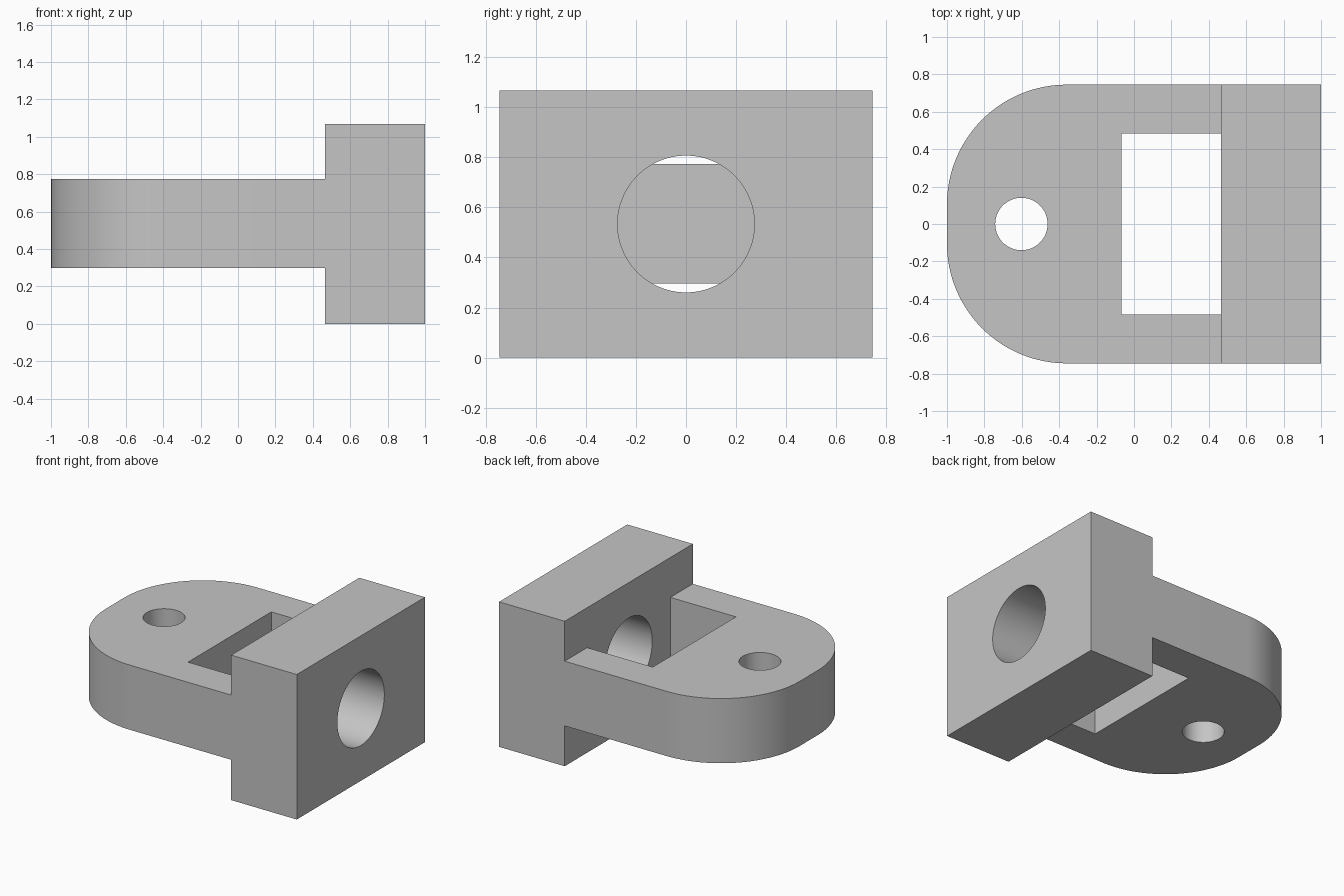
import bpy, bmesh
from math import sin, cos, pi, radians
from mathutils import Matrix

cube = bpy.data.objects.get("Cube")
if cube:
    bpy.data.objects.remove(cube, do_unlink=True)

HALF_W = 0.745                 # half width in y
HEIGHT = 1.067
BLOCK_X = 0.466                # inner face of the end block
PLATE_Z = (0.297, 0.773)
ROUND = 0.64                   # radius of the plate's outer corners

grey = bpy.data.materials.new("plain grey")
grey.use_nodes = True
colour = (0.56, 0.56, 0.56, 1)
grey.diffuse_color = colour
grey.node_tree.nodes["Principled BSDF"].inputs["Base Color"].default_value = colour


def finish(name, bm):
    bmesh.ops.recalc_face_normals(bm, faces=bm.faces)
    mesh = bpy.data.meshes.new(name)
    bm.to_mesh(mesh)
    bm.free()
    mesh.materials.append(grey)
    obj = bpy.data.objects.new(name, mesh)
    bpy.context.collection.objects.link(obj)
    return obj


def prism(name, outline, z0, z1):
    bm = bmesh.new()
    face = bm.faces.new([bm.verts.new((x, y, z0)) for x, y in outline])
    top = bmesh.ops.extrude_face_region(bm, geom=[face])["geom"]
    verts = [v for v in top if isinstance(v, bmesh.types.BMVert)]
    bmesh.ops.translate(bm, verts=verts, vec=(0, 0, z1 - z0))
    return finish(name, bm)


def cylinder(name, radius, depth, matrix):
    bm = bmesh.new()
    bmesh.ops.create_cone(bm, cap_ends=True, segments=96, radius1=radius,
                          radius2=radius, depth=depth, matrix=matrix)
    return finish(name, bm)


def combine(obj, other, operation):
    mod = obj.modifiers.new("combine", "BOOLEAN")
    mod.operation, mod.solver, mod.object = operation, "EXACT", other
    bpy.context.view_layer.objects.active = obj
    bpy.ops.object.modifier_apply(modifier=mod.name)
    bpy.data.objects.remove(other, do_unlink=True)


# Forked plate: rounded outer end, two legs running into the block
STEPS = 32
leg_end, slot_x, slot_y = 0.6, -0.068, 0.484
half = [(slot_x, slot_y), (leg_end, slot_y), (leg_end, HALF_W)]
for i in range(STEPS + 1):
    a = pi / 2 * (1 + i / STEPS)
    half.append((-1 + ROUND + ROUND * cos(a), HALF_W - ROUND + ROUND * sin(a)))
outline = half + [(x, -y) for x, y in reversed(half)]
plate = prism("forked_plate", outline, *PLATE_Z)

# Pin hole through the rounded end
combine(plate, cylinder("pin_cutter", 0.14, 2, Matrix.Translation((-0.602, 0, 0.5))),
        "DIFFERENCE")

# End block with a bore along x
block = prism("bored_block", [(BLOCK_X, -HALF_W), (1, -HALF_W), (1, HALF_W), (BLOCK_X, HALF_W)],
              0, HEIGHT)
bore = Matrix.Translation((0.75, 0, HEIGHT / 2)) @ Matrix.Rotation(pi / 2, 4, "Y")
combine(block, cylinder("bore_cutter", 0.273, 1, bore), "DIFFERENCE")

# Join into one solid bracket
combine(block, plate, "UNION")
block.name = "clevis_bracket"
bpy.ops.object.select_all(action="DESELECT")
block.select_set(True)
bpy.context.view_layer.objects.active = block
bpy.ops.object.shade_smooth_by_angle(angle=radians(30))
